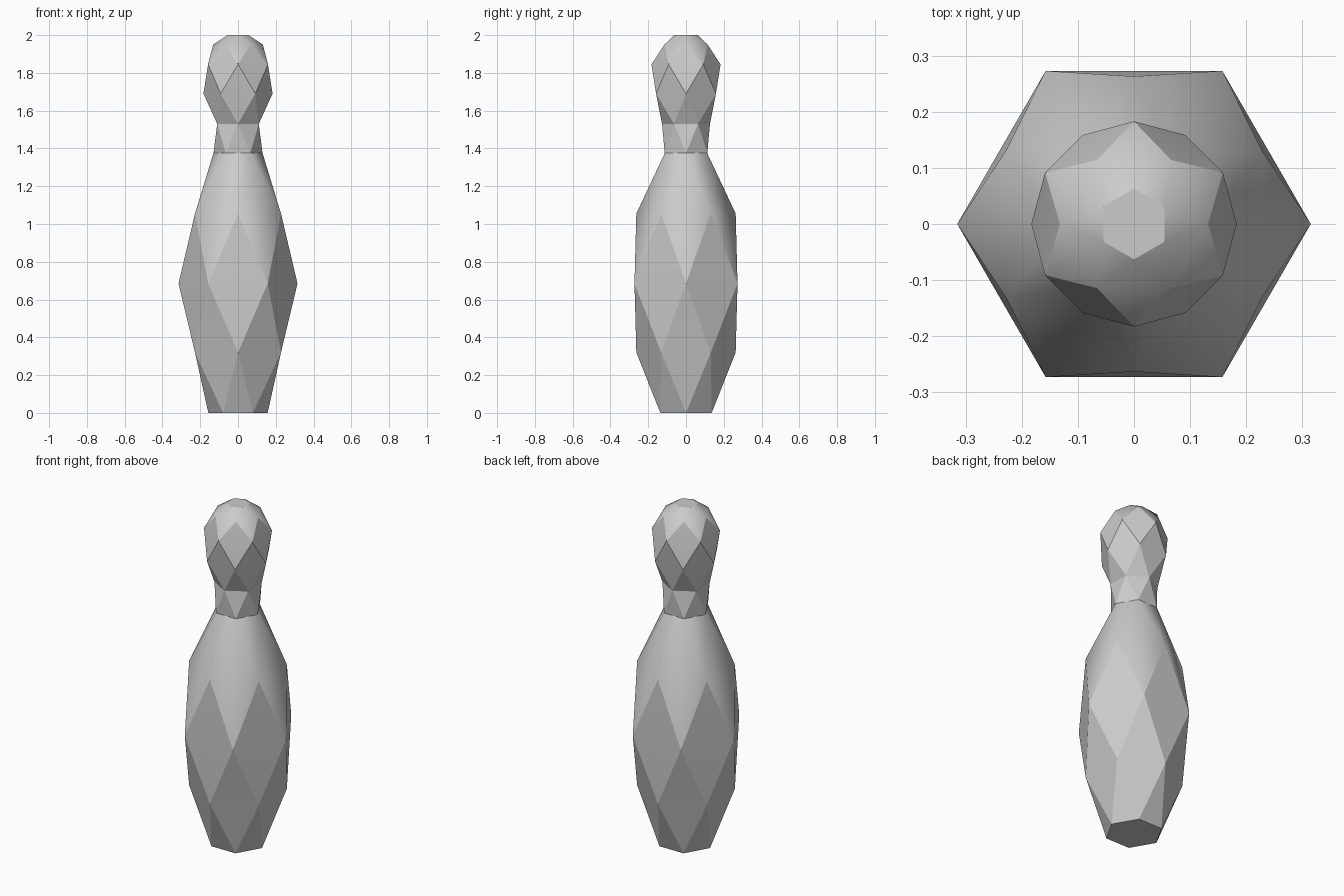
import bpy, bmesh
from math import cos, sin, pi, radians

cube = bpy.data.objects.get("Cube")
if cube:
    bpy.data.objects.remove(cube, do_unlink=True)

SIDES = 6
# Profile of the pin as (radius, height); every second ring is turned half a step
PROFILE = [(0.157, 0), (0.263, 0.32), (0.315, 0.685), (0.263, 1.055), (0.13, 1.375),
           (0.127, 1.53), (0.183, 1.69), (0.183, 1.845), (0.132, 1.95), (0.063, 2)]


def make_material(name, colour):
    mat = bpy.data.materials.new(name)
    mat.use_nodes = True
    mat.diffuse_color = colour
    mat.node_tree.nodes["Principled BSDF"].inputs["Base Color"].default_value = colour
    return mat


def make_ring(bm, radius, height, turn):
    step = 2 * pi / SIDES
    return [bm.verts.new((radius * cos((i + turn) * step), radius * sin((i + turn) * step), height))
            for i in range(SIDES)]


# Faceted pin: staggered rings joined by bands of triangles
bm = bmesh.new()
rings = [make_ring(bm, r, z, 0.5 * (k % 2)) for k, (r, z) in enumerate(PROFILE)]
for k, (low, high) in enumerate(zip(rings, rings[1:])):
    for i in range(SIDES):
        j = (i + 1) % SIDES
        if k % 2 == 0:
            bm.faces.new((low[i], low[j], high[i]))
            bm.faces.new((low[j], high[j], high[i]))
        else:
            bm.faces.new((low[i], high[j], high[i]))
            bm.faces.new((low[i], low[j], high[j]))

# Flat foot and crown
bm.faces.new(reversed(rings[0]))
bm.faces.new(rings[-1])
bmesh.ops.recalc_face_normals(bm, faces=bm.faces)

mesh = bpy.data.meshes.new("pin")
bm.to_mesh(mesh)
bm.free()
pin = bpy.data.objects.new("pin", mesh)
bpy.context.collection.objects.link(pin)
mesh.materials.append(make_material("light grey", (0.6, 0.6, 0.6, 1)))

# Soft shading across shallow folds, crisp facets elsewhere
bpy.ops.object.select_all(action='DESELECT')
pin.select_set(True)
bpy.context.view_layer.objects.active = pin
bpy.ops.object.shade_smooth_by_angle(angle=radians(30))
